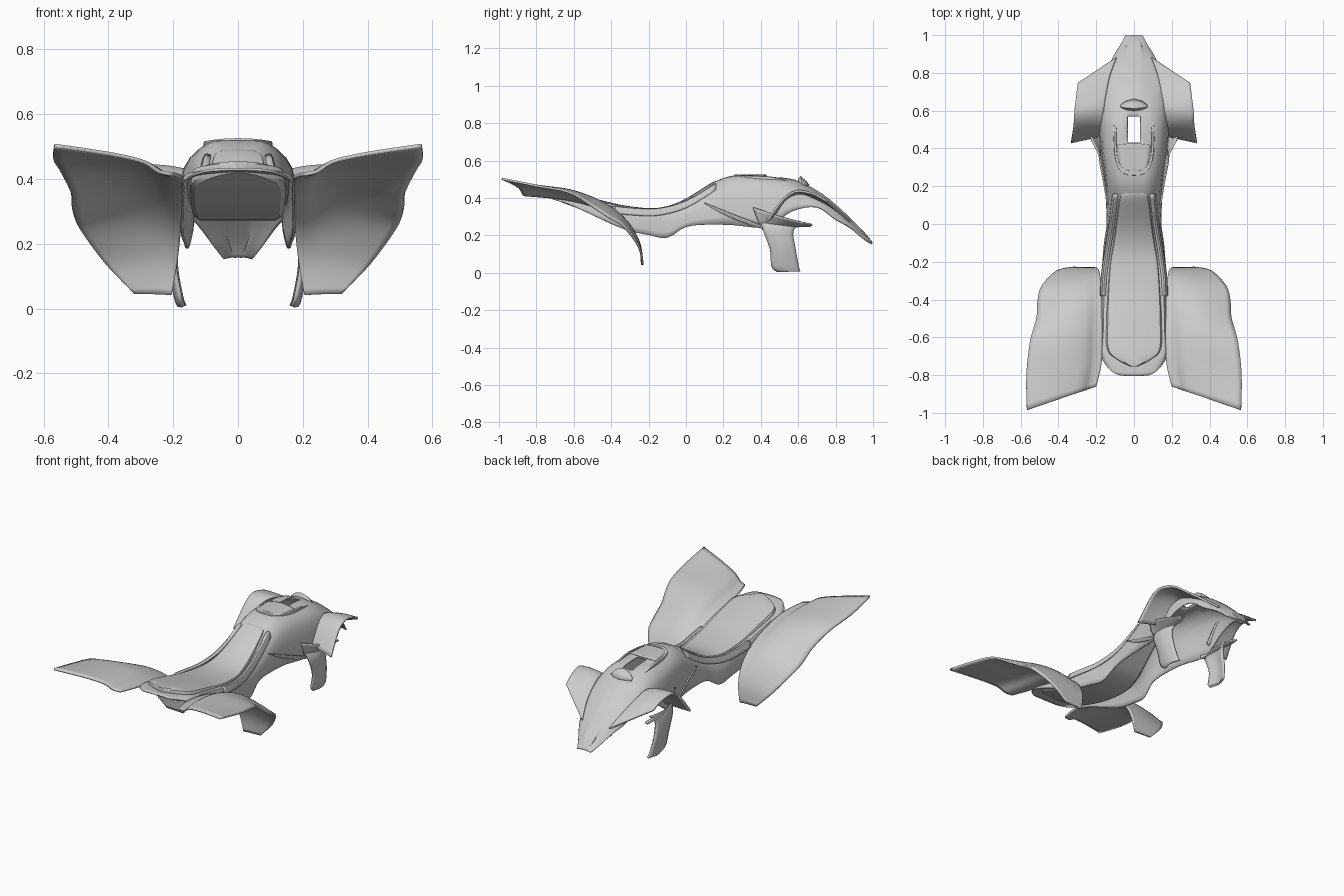
import bpy, math
from mathutils import Vector


def spline(pts, n):
    """Smooth curve passing through every control point."""
    out = []
    for i in range(len(pts) - 1):
        a, b = pts[max(i - 1, 0)], pts[i]
        c, d = pts[i + 1], pts[min(i + 2, len(pts) - 1)]
        for k in range(n):
            t = k / n
            out.append(0.5 * (2 * b + (c - a) * t + (2 * a - 5 * b + 4 * c - d) * t ** 2
                              + (3 * b - a - 3 * c + d) * t ** 3))
    return out + [pts[-1]]


def panel(name, rows, nu=4, nv=3, thick=0.012, hole=None, caps=False):
    """Loft rows of right-hand half points, then mirror and thicken."""
    rows = [spline([Vector(p) for p in r], nv) for r in rows]
    cols = [spline(list(c), nu) for c in zip(*rows)]
    n, m = len(cols[0]), len(cols)
    verts = [cols[j][i] for i in range(n) for j in range(m)]
    faces = []
    for i in range(n - 1):
        for j in range(m - 1):
            f = (i * m + j, i * m + j + 1, (i + 1) * m + j + 1, (i + 1) * m + j)
            c = sum((verts[k] for k in f), Vector()) / 4
            if hole and c.x < hole[0] and hole[1] < c.y < hole[2]:
                continue
            faces.append(f)
    if caps:
        faces += [tuple(range(m))[::-1], tuple(range((n - 1) * m, n * m))]
    me = bpy.data.meshes.new(name)
    me.from_pydata([tuple(v) for v in verts], [], faces)
    ob = bpy.data.objects.new(name, me)
    bpy.context.collection.objects.link(ob)
    mir = ob.modifiers.new("mirror", 'MIRROR')
    mir.use_clip = True
    if thick:
        sol = ob.modifiers.new("thickness", 'SOLIDIFY')
        sol.thickness, sol.offset = thick, 0
    bpy.ops.object.select_all(action='DESELECT')
    ob.select_set(True)
    bpy.context.view_layer.objects.active = ob
    bpy.ops.object.shade_smooth_by_angle(angle=math.radians(32))
    return ob


# main shell: y, centre z, then shoulder, side and lower edge (x, z)
shell = [
    (0.995, .160, .018, .160, .032, .158, .045, .155),
    (0.95, .215, .035, .205, .052, .195, .068, .182),
    (0.88, .285, .060, .275, .090, .262, .110, .240),
    (0.80, .360, .080, .345, .125, .325, .145, .285),
    (0.70, .435, .095, .415, .150, .385, .170, .350),
    (0.57, .497, .100, .482, .162, .430, .182, .330),
    (0.43, .510, .100, .500, .162, .430, .180, .245),
    (0.25, .515, .085, .505, .140, .435, .153, .255),
    (0.12, .465, .080, .450, .130, .385, .145, .258),
    (0.00, .385, .090, .375, .132, .330, .141, .245),
    (-.10, .345, .100, .338, .142, .300, .155, .188),
    (-.20, .335, .120, .328, .155, .308, .163, .202),
    (-.35, .350, .130, .345, .162, .330, .173, .240),
    (-.60, .400, .143, .395, .163, .388, .170, .355),
    (-.70, .420, .143, .415, .163, .405, .170, .390),
]
rows = [[(0, r[0], r[1]), (.033, r[0], r[1] - .001), (r[2], r[0], r[3]),
         (r[4], r[0], r[5]), (r[6], r[0], r[7])] for r in shell]
# tapered tail lip
rows.append([(0, -.805, .43), (.033, -.804, .43), (.08, -.80, .427), (.11, -.785, .422), (.13, -.768, .415)])
for r in (rows[0],):
    r[1] = (.009, r[1][1], r[1][2])
panel("body_shell", rows, hole=(.033, .43, .57), thick=.008)

# seat: y, top z, half width, underside z
seat = [
    (.165, .492, .060, .470), (.13, .478, .078, .445), (0, .397, .095, .350), (-.10, .357, .110, .290),
    (-.20, .346, .128, .272), (-.35, .364, .140, .285), (-.50, .400, .145, .320),
    (-.66, .438, .143, .375), (-.72, .452, .085, .405), (-.755, .456, .015, .420)]
panel("seat", [[(0, y, z), (w * .75, y, z - .002), (w * .95, y, z - .008), (w, y, z - .02),
                (w, y, b + .01), (w * .9, y, b), (0, y, b)] for y, z, w, b in seat],
      nv=1, thick=0, caps=True)

# rear fenders: inner x, y, z, outer x, y, z, crown height
rear = [
    (.205, -.235, .042, .320, -.232, .046, .000),
    (.188, -.245, .140, .410, -.252, .140, .008),
    (.178, -.285, .225, .490, -.335, .250, .022),
    (.172, -.360, .295, .510, -.420, .302, .035),
    (.170, -.460, .345, .515, -.500, .355, .035),
    (.168, -.600, .385, .550, -.625, .430, .022),
    (.172, -.740, .405, .570, -.800, .465, .012),
    (.200, -.860, .415, .567, -.985, .503, .005),
]


def fender_row(r, steps, trough):
    a, b = Vector(r[:3]), Vector(r[3:6])
    pts = []
    for t, d in zip(steps, trough):
        p = a.lerp(b, t)
        p.z += r[6] * math.sin(math.pi * t) + d * min(1, max(0, (-.2 - p.y) / .5))
        pts.append(p)
    return pts


panel("rear_fender", [fender_row(r, (0, .12, .24, .45, .72, 1), (0, -.005, .012, .012, .006, 0)) for r in rear])

# front fenders
front = [
    (.160, .470, .300, .333, .432, .275, .000),
    (.165, .530, .390, .320, .520, .392, .006),
    (.160, .610, .425, .316, .590, .435, .008),
    (.145, .700, .395, .307, .670, .425, .006),
    (.125, .790, .345, .302, .710, .408, .004),
    (.092, .880, .272, .297, .745, .388, .000),
]
panel("front_fender", [fender_row(r, (0, .3, .65, 1), (0, 0, 0, 0)) for r in front])

# flared side wings under the front fenders
panel("side_wing", [
    [(.178, .36, .350), (.180, .38, .29), (.166, .41, .230)],
    [(.235, .47, .312), (.205, .47, .27), (.175, .47, .240)],
    [(.245, .56, .285), (.215, .56, .262), (.180, .55, .245)],
    [(.215, .675, .258), (.20, .67, .252), (.182, .66, .250)]], thick=.008)

# drooping front shrouds: z, rear y, front y, x
legs = [(.265, .400, .610, .180), (.220, .415, .572, .195), (.125, .450, .585, .194),
        (.035, .458, .602, .178), (.008, .490, .610, .168)]
panel("front_shroud", [[(x, a, z), (x + .014, (a + b) / 2, z), (x - .004, b, z)] for z, a, b, x in legs])

# slanted fins on the tank sides
panel("side_fin", [
    [(.140, .10, .375), (.141, .10, .370)],
    [(.160, .22, .325), (.153, .22, .305)],
    [(.182, .34, .278), (.172, .34, .258)],
    [(.184, .43, .240), (.178, .43, .232)]], thick=.008)

# trim rails beside the seat
panel("seat_rail", [[(w, y, z), (w + .016, y, z + .004), (w + .026, y, z - .03)] for y, w, z in
                    [(.16, .085, .470), (0, .104, .376), (-.15, .128, .336), (-.28, .146, .338), (-.38, .15, .348)]],
      thick=.008)


def tank_z(x, y):
    return .514 - .55 * max(0, y - .42) ** 1.5 - .9 * x * x


# raised oval rim on top of the tank
rim = []
for i in range(25):
    a = math.pi * (i / 24 - .5)
    ring = []
    for s, h in ((1, -.006), (.98, .012), (.88, .012), (.86, -.004)):
        x = .108 * s * abs(math.cos(a)) ** .6 if 0 < i < 24 else 0
        y = .46 + .205 * s * math.copysign(abs(math.sin(a)) ** .75, a)
        ring.append((x, y, tank_z(x, y) + h))
    rim.append(ring)
panel("tank_rim", rim, nu=1, nv=1, thick=0)

# flat lid behind the opening
lid = [(.285, .055), (.30, .072), (.36, .083), (.41, .088), (.43, .088)]
panel("tank_lid", [[(w * t, y - .012 * t * (y > .4), tank_z(w * t, y) + .006) for t in (0, .5, 1)] for y, w in lid],
      nu=2, nv=2, thick=.01)

# small hooded crest ahead of the opening
panel("tank_crest", [
    [(0, .60, .485), (.04, .605, .48), (.07, .615, .468)],
    [(0, .612, .515), (.04, .615, .503), (.07, .62, .474)],
    [(0, .66, .468), (.04, .65, .468), (.07, .63, .466)]], nu=2, thick=.005)
